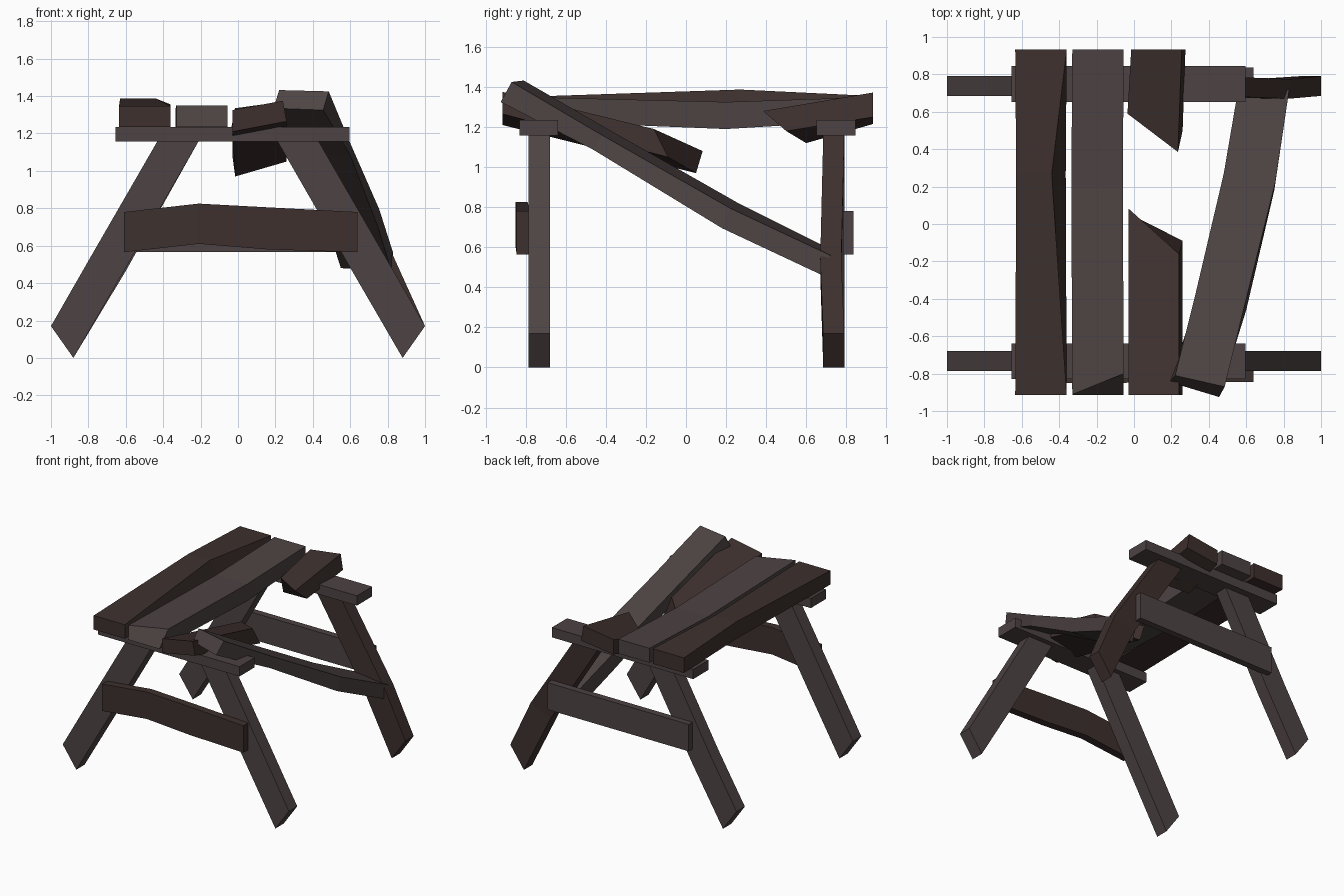
import bpy, bmesh


def material(name, rgb):
    m = bpy.data.materials.new(name)
    m.diffuse_color = (*rgb, 1)
    return m


BROWN = material("dark_brown_wood", (0.047, 0.030, 0.027))
GREY = material("grey_brown_wood", (0.075, 0.056, 0.056))


def loft(name, sections, mat):
    """Board skinned through four-cornered sections."""
    bm = bmesh.new()
    rings = [[bm.verts.new(p) for p in s] for s in sections]
    for a, b in zip(rings, rings[1:]):
        for i in range(4):
            j = (i + 1) % 4
            bm.faces.new((a[i], a[j], b[j], b[i]))
    bm.faces.new(rings[0])
    bm.faces.new(rings[-1])
    bmesh.ops.recalc_face_normals(bm, faces=bm.faces)
    me = bpy.data.meshes.new(name)
    bm.to_mesh(me)
    bm.free()
    me.materials.append(mat)
    ob = bpy.data.objects.new(name, me)
    bpy.context.collection.objects.link(ob)
    return ob


def sec_x(x, y0, y1, z0, z1):
    return [(x, y0, z0), (x, y1, z0), (x, y1, z1), (x, y0, z1)]


def sec_y(y, x0, x1, z0, z1):
    return [(x0, y, z0), (x1, y, z0), (x1, y, z1), (x0, y, z1)]


# Splayed legs; bow = outward / y drift of the middle section
def leg(name, side, y0, y1, bow_x, bow_y, mat):
    def ring(xo, zo, xi, zi, dy=0):
        return [(side * xo, y0 + dy, zo), (side * xo, y1 + dy, zo),
                (side * xi, y1 + dy, zi), (side * xi, y0 + dy, zi)]
    loft(name, [ring(1.0, 0.17, 0.88, 0.0),
                ring(0.785 + bow_x, 0.545, 0.61 + bow_x, 0.465, bow_y),
                ring(0.43, 1.16, 0.21, 1.16)], mat)


leg("front_left_leg", -1, -0.785, -0.68, 0, 0, GREY)
leg("front_right_leg", 1, -0.785, -0.68, 0, 0, GREY)
leg("back_left_leg", -1, 0.685, 0.79, -0.01, 0, GREY)
leg("back_right_leg", 1, 0.685, 0.79, 0.045, -0.015, BROWN)

# Beams under the table top
for name, y0, y1 in (("front_beam", -0.83, -0.64), ("back_beam", 0.652, 0.845)):
    loft(name, [sec_x(x, y0, y1, 1.157, 1.235) for x in (-0.655, 0.595)], GREY)

# Lower stretchers, the front one warped
loft("front_stretcher", [sec_x(-0.61, -0.845, -0.785, 0.565, 0.78),
                         sec_x(-0.21, -0.852, -0.79, 0.61, 0.825),
                         sec_x(0.16, -0.845, -0.785, 0.58, 0.805),
                         sec_x(0.64, -0.845, -0.785, 0.565, 0.78)], BROWN)
loft("back_stretcher", [sec_x(x, 0.783, 0.837, 0.565, 0.78) for x in (-0.61, 0.64)], GREY)

# Two whole planks, warped in the middle
loft("left_plank", [sec_y(-0.915, -0.635, -0.36, 1.235, 1.347),
                    [(-0.63, 0.27, 1.25), (-0.365, 0.27, 1.235),
                     (-0.44, 0.27, 1.387), (-0.63, 0.27, 1.387)],
                    sec_y(0.933, -0.635, -0.36, 1.235, 1.355)], BROWN)
loft("middle_plank", [[(-0.33, -0.915, 1.235), (-0.055, -0.915, 1.235),
                       (-0.055, -0.80, 1.35), (-0.33, -0.912, 1.35)],
                      sec_y(0.2, -0.335, -0.06, 1.19, 1.325),
                      sec_y(0.933, -0.33, -0.055, 1.235, 1.35)], GREY)

# Snapped plank: two tilted halves with angled breaks
loft("broken_plank_front", [
    [(-0.03, -0.915, 1.21), (0.26, -0.915, 1.265), (0.24, -0.915, 1.375), (-0.03, -0.915, 1.325)],
    [(-0.015, 0.05, 0.97), (0.26, -0.09, 1.05), (0.24, -0.16, 1.19), (-0.03, 0.083, 1.08)]], BROWN)
loft("broken_plank_back", [
    [(-0.02, 0.60, 1.12), (0.26, 0.50, 1.18), (0.235, 0.385, 1.28), (-0.035, 0.59, 1.235)],
    [(-0.01, 0.933, 1.215), (0.275, 0.933, 1.25), (0.255, 0.933, 1.372), (-0.015, 0.933, 1.335)]], BROWN)

# Fallen plank sloping down to the back right leg
loft("fallen_plank", [
    [(0.19, -0.845, 1.335), (0.455, -0.925, 1.325), (0.485, -0.87, 1.425), (0.22, -0.81, 1.432)],
    [(0.33, -0.42, 1.10), (0.60, -0.46, 1.085), (0.595, -0.42, 1.16), (0.325, -0.39, 1.19)],
    [(0.48, 0.20, 0.70), (0.75, 0.18, 0.695), (0.755, 0.22, 0.795), (0.48, 0.27, 0.815)],
    [(0.55, 0.64, 0.48), (0.82, 0.67, 0.465), (0.83, 0.72, 0.56), (0.55, 0.68, 0.61)]], GREY)
